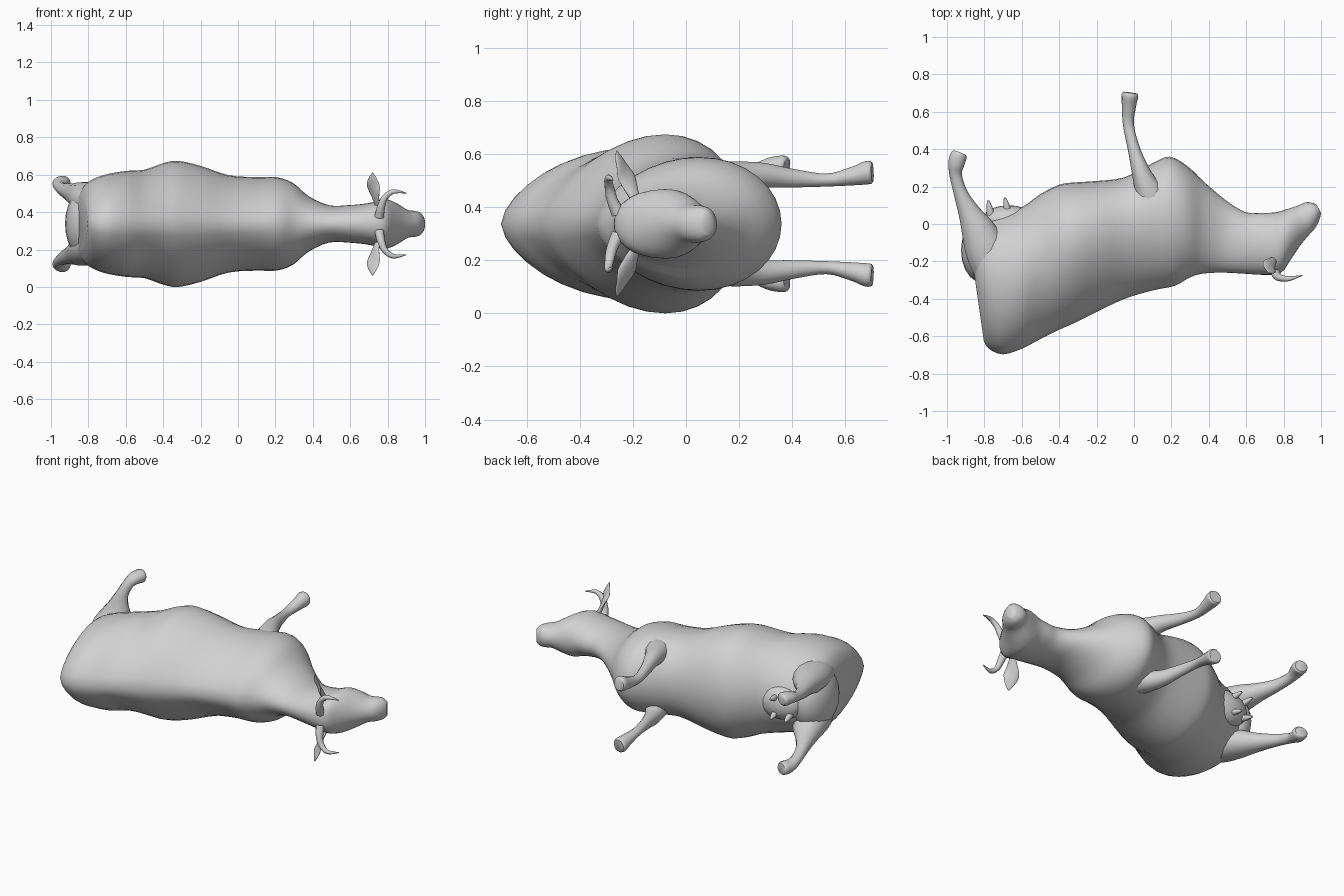
import bpy, bmesh, math
from mathutils import Vector

cube = bpy.data.objects.get("Cube")
if cube:
    bpy.data.objects.remove(cube, do_unlink=True)

MID = 0.337  # height of the animal's plane of symmetry

grey = bpy.data.materials.new("plain grey")
grey.use_nodes = True
grey.diffuse_color = (0.64, 0.64, 0.64, 1)
grey.node_tree.nodes["Principled BSDF"].inputs["Base Color"].default_value = (0.64, 0.64, 0.64, 1)


def spline(rows, steps):
    """Catmull-Rom interpolation through rows of numbers."""
    out = []
    for i in range(len(rows) - 1):
        a, b = rows[max(i - 1, 0)], rows[i]
        c, d = rows[i + 1], rows[min(i + 2, len(rows) - 1)]
        for s in range(steps):
            t = s / steps
            out.append([0.5 * (2 * q + (r - p) * t + (2 * p - 5 * q + 4 * r - u) * t * t
                               + (3 * q - p - 3 * r + u) * t ** 3)
                        for p, q, r, u in zip(a, b, c, d)])
    out.append(list(rows[-1]))
    return out


def finish(name, bm, mirrored=False):
    """Turn a bmesh into a smooth grey object, optionally mirrored across the symmetry plane."""
    bmesh.ops.recalc_face_normals(bm, faces=bm.faces)
    mesh = bpy.data.meshes.new(name)
    bm.to_mesh(mesh)
    bm.free()
    mesh.materials.append(grey)
    ob = bpy.data.objects.new(name, mesh)
    ob.location.z = MID
    bpy.context.collection.objects.link(ob)
    if mirrored:
        mod = ob.modifiers.new("Mirror", 'MIRROR')
        mod.use_axis = (False, False, True)
        mod.use_mirror_merge = False
    bpy.ops.object.select_all(action='DESELECT')
    ob.select_set(True)
    bpy.context.view_layer.objects.active = ob
    bpy.ops.object.shade_smooth_by_angle(angle=math.radians(50))


def loft(name, rings, mirrored=False):
    """Skin a list of closed rings and cap both ends."""
    bm = bmesh.new()
    loops = [[bm.verts.new(p) for p in ring] for ring in rings]
    n = len(loops[0])
    for a, b in zip(loops, loops[1:]):
        for i in range(n):
            bm.faces.new((a[i], a[(i + 1) % n], b[(i + 1) % n], b[i]))
    bm.faces.new(loops[0])
    bm.faces.new(loops[-1])
    finish(name, bm, mirrored)


def limb(name, rows, twist=0.0, n=14, steps=4):
    """Tapered tube; each row is x, y, side offset, radius across, radius sideways."""
    pts = spline(rows, steps)
    rings = []
    for i, (x, y, z, ra, rb) in enumerate(pts):
        d = (Vector(pts[min(i + 1, len(pts) - 1)][:3]) - Vector(pts[max(i - 1, 0)][:3])).normalized()
        u = d.cross(Vector((0, 0, 1))).normalized()
        v = u.cross(d)
        u, v = u * math.cos(twist) + v * math.sin(twist), v * math.cos(twist) - u * math.sin(twist)
        rings.append([Vector((x, y, z)) + u * ra * math.cos(2 * math.pi * k / n)
                      + v * rb * math.sin(2 * math.pi * k / n) for k in range(n)])
    loft(name, rings, True)


def ellipsoid(name, centre, radii):
    bm = bmesh.new()
    bmesh.ops.create_uvsphere(bm, u_segments=20, v_segments=12, radius=1)
    for v in bm.verts:
        v.co = Vector([c + r * p for c, r, p in zip(centre, radii, v.co)])
    finish(name, bm)


# Torso, neck and head: spine x, y, underside x, y, half width, fullness
sections = [
    (-0.803, -0.625, -0.885, -0.05, 0.14, 0.80), (-0.775, -0.668, -0.84, 0.00, 0.215, 0.80),
    (-0.700, -0.697, -0.74, 0.04, 0.26, 0.82), (-0.600, -0.667, -0.60, 0.09, 0.283, 0.80),
    (-0.500, -0.615, -0.50, 0.16, 0.29, 0.74), (-0.400, -0.565, -0.40, 0.21, 0.325, 0.72),
    (-0.320, -0.53, -0.32, 0.222, 0.337, 0.73), (-0.200, -0.47, -0.20, 0.23, 0.31, 0.74),
    (-0.050, -0.40, -0.05, 0.25, 0.26, 0.75), (0.100, -0.355, 0.10, 0.325, 0.25, 0.80),
    (0.220, -0.33, 0.19, 0.36, 0.25, 0.86), (0.300, -0.285, 0.285, 0.31, 0.22, 0.90),
    (0.370, -0.265, 0.38, 0.22, 0.15, 0.95), (0.470, -0.26, 0.50, 0.12, 0.10, 1.0),
    (0.580, -0.265, 0.60, 0.062, 0.10, 1.0), (0.700, -0.272, 0.68, 0.06, 0.11, 1.05),
    (0.785, -0.262, 0.73, 0.06, 0.125, 1.12), (0.835, -0.195, 0.77, 0.065, 0.13, 1.0),
    (0.885, -0.12, 0.82, 0.08, 0.107, 0.95), (0.930, -0.065, 0.88, 0.10, 0.075, 1.0),
    (0.970, -0.02, 0.915, 0.115, 0.07, 1.0), (0.992, 0.025, 0.945, 0.115, 0.062, 1.0),
    (1.000, 0.06, 0.975, 0.105, 0.042, 1.0),
]
rings = []
for xb, yb, xt, yt, w, k in spline(sections, 3):
    ring = []
    for i in range(32):
        a = 2 * math.pi * i / 32
        t = ((1 - math.cos(a)) / 2) ** k
        ring.append((xb + (xt - xb) * t, yb + (yt - yb) * t, w * math.sin(a)))
    rings.append(ring)
loft("body_and_head", rings)

# Rounded rear of the haunches
ellipsoid("buttocks", (-0.81, -0.14, 0), (0.115, 0.175, 0.19))

# Legs, from deep inside the body out to the hooves
limb("front_legs", [
    (0.15, -0.04, 0.10, 0.11, 0.09), (0.115, 0.08, 0.14, 0.095, 0.085),
    (0.085, 0.16, 0.165, 0.08, 0.072), (0.055, 0.23, 0.178, 0.06, 0.058),
    (0.03, 0.30, 0.182, 0.046, 0.047), (0.00, 0.40, 0.172, 0.033, 0.036),
    (-0.03, 0.53, 0.165, 0.029, 0.025), (-0.027, 0.63, 0.18, 0.038, 0.036),
    (-0.022, 0.685, 0.193, 0.045, 0.045), (-0.02, 0.702, 0.195, 0.038, 0.038)])
limb("hind_legs", [
    (-0.71, -0.34, 0.09, 0.10, 0.09), (-0.78, -0.16, 0.13, 0.115, 0.09),
    (-0.835, -0.03, 0.15, 0.09, 0.075),
    (-0.88, 0.06, 0.165, 0.06, 0.053), (-0.925, 0.16, 0.18, 0.038, 0.037),
    (-0.953, 0.26, 0.20, 0.033, 0.029), (-0.95, 0.32, 0.216, 0.043, 0.035),
    (-0.938, 0.365, 0.218, 0.045, 0.04), (-0.933, 0.38, 0.217, 0.036, 0.032)])

# Ears and horns
limb("ears", [
    (0.75, -0.19, 0.09, 0.016, 0.014), (0.735, -0.21, 0.14, 0.032, 0.012),
    (0.725, -0.23, 0.19, 0.045, 0.009), (0.722, -0.25, 0.24, 0.028, 0.007),
    (0.72, -0.262, 0.275, 0.002, 0.002)], twist=math.radians(25))
limb("horns", [
    (0.755, -0.255, 0.04, 0.026, 0.026), (0.765, -0.278, 0.09, 0.022, 0.021),
    (0.785, -0.289, 0.14, 0.018, 0.017), (0.83, -0.292, 0.173, 0.013, 0.013),
    (0.90, -0.275, 0.165, 0.002, 0.002)], n=10)

# Udder and its teats
ellipsoid("udder", (-0.67, 0.02, 0), (0.145, 0.08, 0.105))
for name, x, y in (("rear_teats", -0.765, 0.075), ("front_teats", -0.675, 0.09)):
    limb(name, [(x, y - 0.03, 0.045, 0.022, 0.022), (x - 0.008, y + 0.015, 0.055, 0.016, 0.016),
                (x - 0.015, y + 0.05, 0.062, 0.006, 0.006)], n=8, steps=2)
